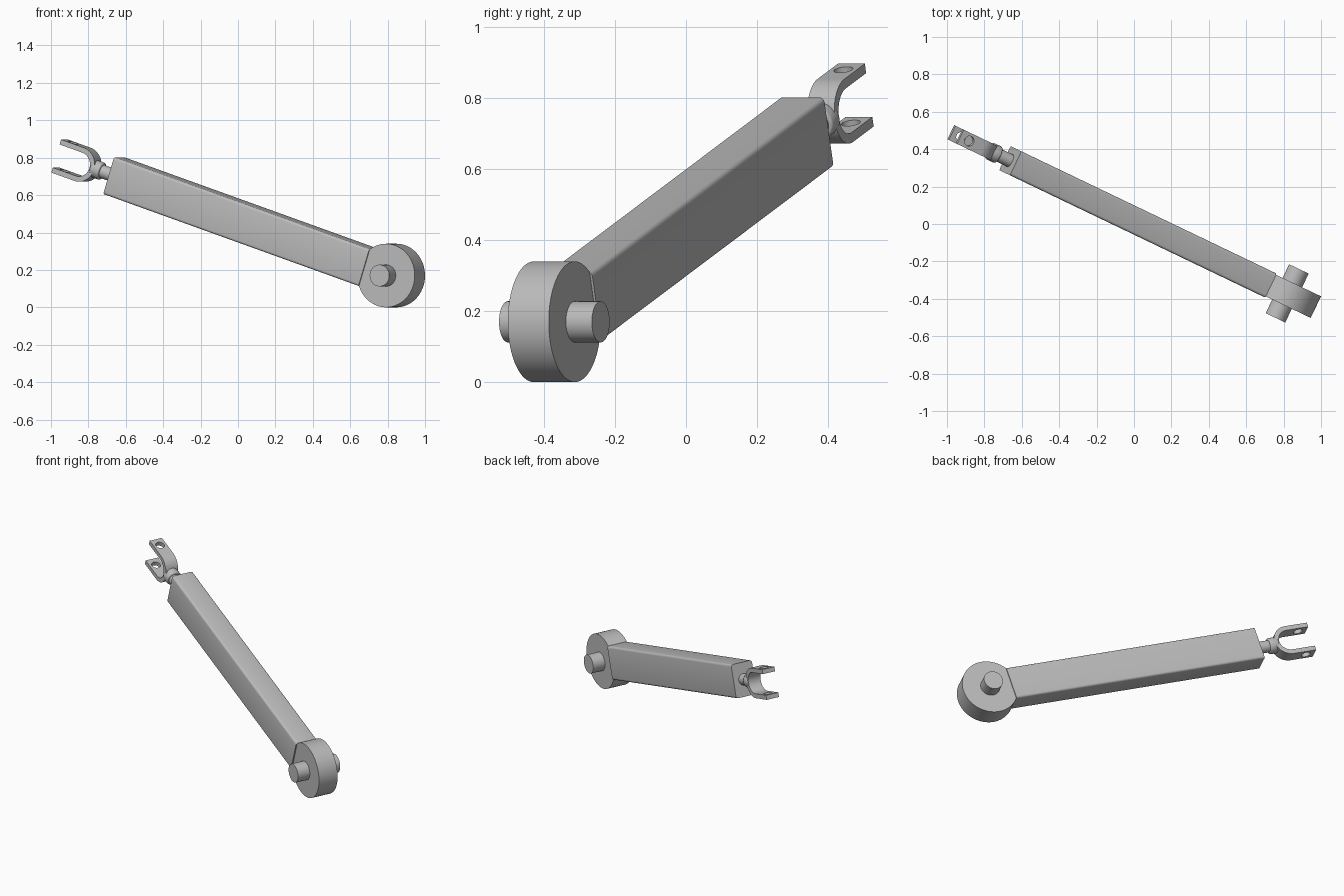
import bpy, bmesh, math
from mathutils import Matrix, Vector

default = bpy.data.objects.get("Cube")
if default:
    bpy.data.objects.remove(default, do_unlink=True)

# Single plain metal colour
GREY = (0.5, 0.5, 0.5, 1)
metal = bpy.data.materials.new("grey_metal")
metal.use_nodes = True
metal.diffuse_color = GREY
metal.node_tree.nodes["Principled BSDF"].inputs["Base Color"].default_value = GREY

# Arm frame: x runs along the arm, y along the pivot, z across the arm
yaw, pitch = math.radians(25.6), math.radians(18)
along = Vector((-math.cos(pitch) * math.cos(yaw), math.cos(pitch) * math.sin(yaw), math.sin(pitch)))
side = Vector((-math.sin(yaw), -math.cos(yaw), 0))
across = along.cross(side)
FRAME = Matrix.Translation((0.819, -0.371, 0.17)) @ Matrix((along, side, across)).transposed().to_4x4()
TO_X = Matrix.Rotation(math.pi / 2, 4, "Y")
TO_Y = Matrix.Rotation(math.pi / 2, 4, "X")


def finish(name, bm):
    bmesh.ops.recalc_face_normals(bm, faces=bm.faces)
    mesh = bpy.data.meshes.new(name)
    bm.to_mesh(mesh)
    bm.free()
    mesh.materials.append(metal)
    obj = bpy.data.objects.new(name, mesh)
    obj.matrix_world = FRAME
    bpy.context.collection.objects.link(obj)
    return obj


def select(obj):
    bpy.ops.object.select_all(action="DESELECT")
    obj.select_set(True)
    bpy.context.view_layer.objects.active = obj


def smooth(obj):
    select(obj)
    bpy.ops.object.shade_smooth_by_angle(angle=math.radians(35))


def cylinder(name, centre, radius, length, turn=Matrix(), bevel=0):
    bm = bmesh.new()
    bmesh.ops.create_cone(bm, cap_ends=True, segments=64, radius1=radius, radius2=radius,
                          depth=length, matrix=Matrix.Translation(centre) @ turn)
    if bevel:
        rims = [e for e in bm.edges if any(len(f.verts) > 4 for f in e.link_faces)]
        bmesh.ops.bevel(bm, geom=rims, offset=bevel, segments=3, profile=0.5, affect="EDGES")
    obj = finish(name, bm)
    smooth(obj)
    return obj


# Pivot end: round bushing and the pin through it
cylinder("bushing", (0, 0, 0), 0.17, 0.128, TO_Y)
cylinder("pivot_pin", (0, 0, 0), 0.058, 0.29, TO_Y)

# Rectangular arm with rounded long edges
START, END = 0.135, 1.726
bm = bmesh.new()
bmesh.ops.create_cube(bm, size=1, matrix=Matrix.Translation(((START + END) / 2, 0, 0))
                      @ Matrix.Diagonal((END - START, 0.142, 0.208, 1)))
long_edges = [e for e in bm.edges if abs(e.verts[0].co.x - e.verts[1].co.x) > 1]
bmesh.ops.bevel(bm, geom=long_edges, offset=0.014, segments=4, profile=0.5, affect="EDGES")
smooth(finish("arm_tube", bm))

# Threaded-end rod and collar
cylinder("rod", (1.76, 0, 0), 0.036, 0.15, TO_X)
cylinder("collar", (1.828, 0, 0), 0.048, 0.056, TO_X, bevel=0.008)

# U-shaped fork: a half ring with two straight prongs
OUTER, INNER, BEND, TIP, HALF_WIDTH = 0.093, 0.065, 1.925, 2.067, 0.042


def u_path(radius):
    steps = 32
    arc = [math.pi / 2 + math.pi * i / steps for i in range(steps + 1)]
    bend = [(BEND + radius * math.cos(a), radius * math.sin(a)) for a in arc]
    return [(TIP, radius)] + bend + [(TIP, -radius)]


bm = bmesh.new()
rows = []
for (ox, oz), (ix, iz) in zip(u_path(OUTER), u_path(INNER)):
    rows.append([bm.verts.new(p) for p in ((ox, -HALF_WIDTH, oz), (ox, HALF_WIDTH, oz),
                                           (ix, HALF_WIDTH, iz), (ix, -HALF_WIDTH, iz))])
for a, b in zip(rows, rows[1:]):
    for k in range(4):
        n = (k + 1) % 4
        bm.faces.new((a[k], a[n], b[n], b[k]))
bm.faces.new(rows[0])
bm.faces.new(rows[-1])
fork = finish("fork", bm)

# Cross hole through both prongs
cutter = cylinder("fork_hole_cutter", (2.012, 0, 0), 0.027, 0.4)
cutter.hide_render = True
cut = fork.modifiers.new("cross_hole", "BOOLEAN")
cut.operation = "DIFFERENCE"
cut.solver = "EXACT"
cut.object = cutter
select(fork)
bpy.ops.object.modifier_apply(modifier=cut.name)
bpy.data.objects.remove(cutter, do_unlink=True)
smooth(fork)
